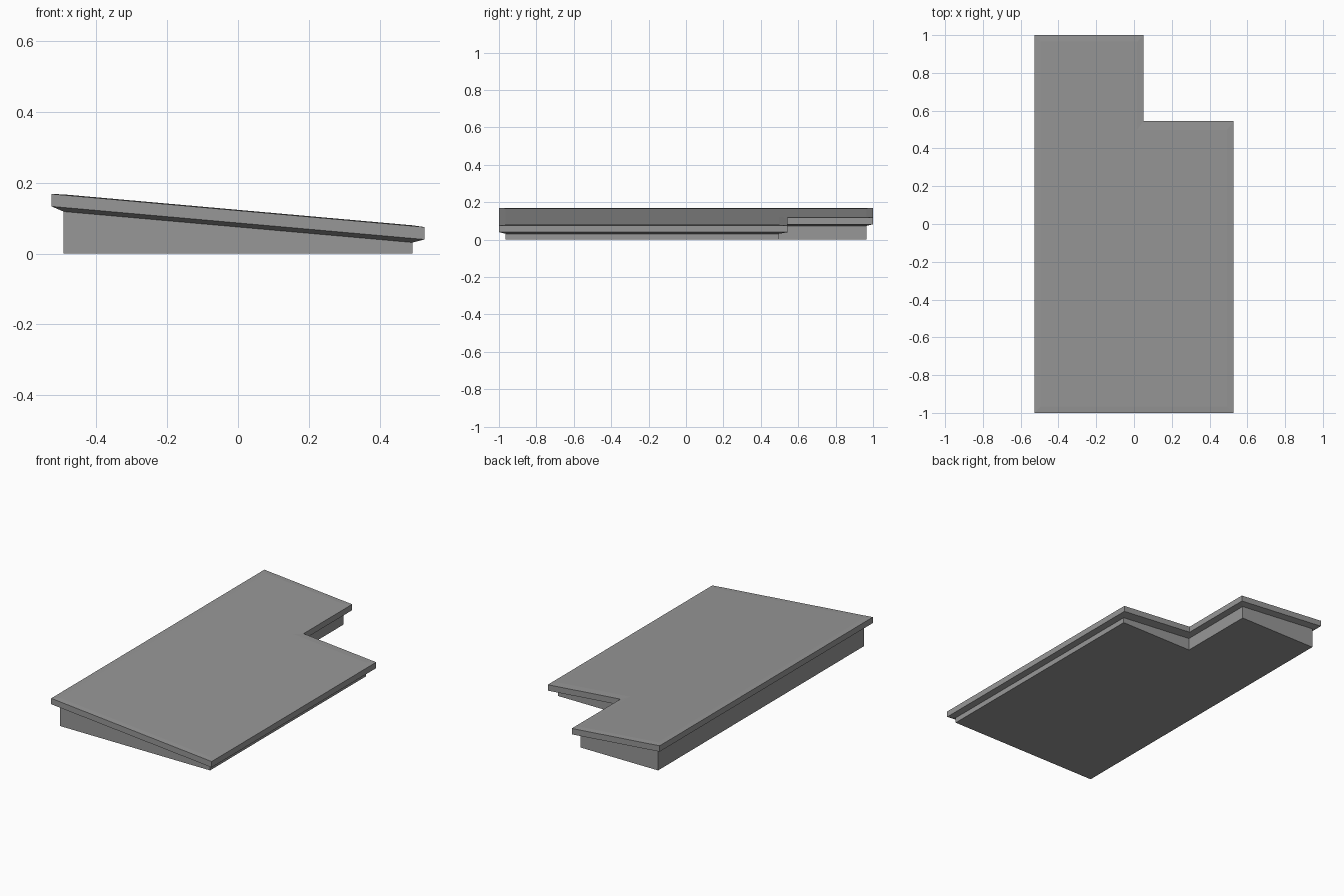
import bpy
import bmesh

cube = bpy.data.objects.get("Cube")
if cube:
    bpy.data.objects.remove(cube)

SLOPE = -0.0886  # fall of the roof towards +x

grey = bpy.data.materials.new("concrete grey")
grey.use_nodes = True
colour = (0.31, 0.31, 0.31, 1)
grey.diffuse_color = colour
grey.node_tree.nodes["Principled BSDF"].inputs["Base Color"].default_value = colour


def outline(inset):
    """L-shaped plan with one notched back corner."""
    x, y = 0.527 - inset, 1 - inset
    notch_x, notch_y = 0.05 - inset, 0.544 - 1.35 * inset
    return [(-x, -y), (x, -y), (x, notch_y),
            (notch_x, notch_y), (notch_x, y), (-x, y)]


def pitched(height):
    return lambda x: height + SLOPE * x


def flat(x):
    return 0.0


def loft(name, levels):
    """Skin stacked L-shaped rings and cap both ends."""
    bm = bmesh.new()
    rings = [[bm.verts.new((x, y, z(x))) for x, y in outline(inset)]
             for inset, z in levels]
    for low, high in zip(rings, rings[1:]):
        for i in range(len(low)):
            j = (i + 1) % len(low)
            bm.faces.new((low[i], low[j], high[j], high[i]))
    bm.faces.new(rings[0][::-1])
    bm.faces.new(rings[-1])
    bmesh.ops.recalc_face_normals(bm, faces=bm.faces)
    mesh = bpy.data.meshes.new(name)
    bm.to_mesh(mesh)
    bm.free()
    mesh.materials.append(grey)
    obj = bpy.data.objects.new(name, mesh)
    bpy.context.collection.objects.link(obj)


# Wedge-shaped walls below the overhang
loft("base_walls", [(0.034, flat), (0.034, pitched(0.075))])

# Roof slab: sloping soffit, upright fascia, slightly raised top
loft("roof_slab", [(0.034, pitched(0.075)), (0, pitched(0.0865)),
                   (0, pitched(0.1215)), (0.034, pitched(0.1235))])
